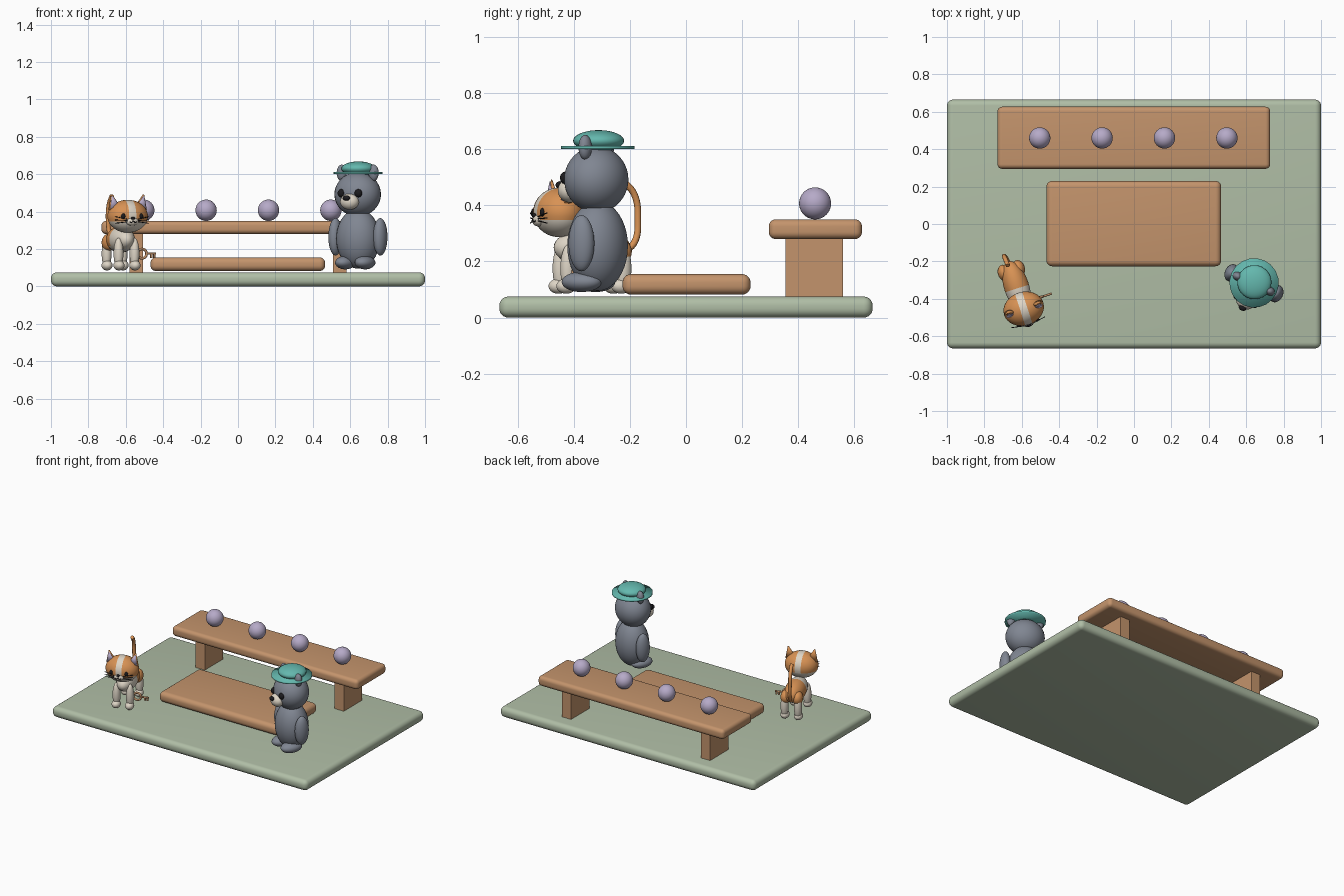
import bpy, bmesh
from math import radians
from mathutils import Matrix, Vector

cube = bpy.data.objects.get("Cube")
if cube:
    bpy.data.objects.remove(cube)


def material(name, r, g, b):
    lin = [((c / 255 + 0.055) / 1.055) ** 2.4 for c in (r, g, b)] + [1]
    m = bpy.data.materials.new(name)
    m.diffuse_color = lin
    m.use_nodes = True
    m.node_tree.nodes["Principled BSDF"].inputs["Base Color"].default_value = lin
    return m


GREEN = material("sage green", 176, 190, 166)
WOOD = material("warm wood", 196, 148, 108)
LILAC = material("lilac", 182, 170, 200)
GREY = material("slate grey", 128, 134, 146)
TEAL = material("teal", 100, 184, 174)
ORANGE = material("ginger orange", 216, 146, 84)
CREAM = material("cream", 222, 213, 198)
BLACK = material("black", 28, 27, 30)

WORLD = Matrix()
BEAR = Matrix.Translation((0.642, -0.315, 0)) @ Matrix.Rotation(radians(-25), 4, 'Z')
CAT = Matrix.Translation((-0.628, -0.335, 0)) @ Matrix.Rotation(radians(18), 4, 'Z')


def finish(name, bm, frame, mats, smooth=True):
    mesh = bpy.data.meshes.new(name)
    for f in bm.faces:
        f.smooth = smooth
    bm.to_mesh(mesh)
    bm.free()
    for m in mats:
        mesh.materials.append(m)
    ob = bpy.data.objects.new(name, mesh)
    ob.matrix_world = frame
    bpy.context.collection.objects.link(ob)
    return ob


def slab(name, lo, hi, mat, bevel=0, frame=WORLD):
    """Box between two corners, with rounded edges."""
    lo, hi = Vector(lo), Vector(hi)
    bm = bmesh.new()
    bmesh.ops.create_cube(bm, size=1, matrix=Matrix.Translation((lo + hi) / 2)
                          @ Matrix.Diagonal((*(hi - lo), 1)))
    if bevel:
        bmesh.ops.bevel(bm, geom=bm.edges[:], offset=bevel, segments=6,
                        profile=0.5, affect='EDGES')
    ob = finish(name, bm, frame, [mat], False)
    if bevel:
        bpy.ops.object.select_all(action='DESELECT')
        ob.select_set(True)
        bpy.context.view_layer.objects.active = ob
        bpy.ops.object.shade_smooth_by_angle()
    return ob


def ball(name, loc, semi, mat, frame=WORLD, cuts=(), rule=None, second=None):
    """Ellipsoid, optionally cut by planes and coloured by a rule on face centres."""
    bm = bmesh.new()
    bmesh.ops.create_uvsphere(bm, u_segments=32, v_segments=20, radius=1)
    bmesh.ops.transform(bm, verts=bm.verts, matrix=Matrix.Translation(loc)
                        @ Matrix.Diagonal((*semi, 1)))
    for co, no in cuts:
        bmesh.ops.bisect_plane(bm, geom=bm.verts[:] + bm.edges[:] + bm.faces[:],
                               plane_co=co, plane_no=no, dist=1e-5)
    if rule:
        for f in bm.faces:
            f.material_index = int(rule(f.calc_center_median()))
    return finish(name, bm, frame, [mat, second] if second else [mat])


def cone(name, base, tip, r1, r2, flat, mat, frame):
    """Cone from base to tip, flattened front to back."""
    base, tip = Vector(base), Vector(tip)
    axis = tip - base
    bm = bmesh.new()
    bmesh.ops.create_cone(bm, cap_ends=True, segments=20, radius1=r1, radius2=r2,
                          depth=axis.length)
    turn = axis.to_track_quat('Z', 'Y').to_matrix().to_4x4()
    bmesh.ops.transform(bm, verts=bm.verts, matrix=Matrix.Translation((base + tip) / 2)
                        @ Matrix.Diagonal((1, flat, 1, 1)) @ turn)
    return finish(name, bm, frame, [mat])


def tube(name, points, radius, mat, frame, cyclic=False):
    """Smooth tube through points."""
    cu = bpy.data.curves.new(name, 'CURVE')
    cu.dimensions = '3D'
    cu.bevel_depth = radius
    cu.bevel_resolution = 3
    cu.use_fill_caps = True
    sp = cu.splines.new('BEZIER')
    sp.bezier_points.add(len(points) - 1)
    sp.use_cyclic_u = cyclic
    for bp, p in zip(sp.bezier_points, points):
        bp.co = p
        bp.handle_left_type = bp.handle_right_type = 'AUTO'
    cu.materials.append(mat)
    ob = bpy.data.objects.new(name, cu)
    ob.matrix_world = frame
    bpy.context.collection.objects.link(ob)


SIDES = (("left", 1), ("right", -1))

# Ground, low platform, long table and the balls on it
slab("ground_slab", (-1, -0.665, 0), (1, 0.665, 0.075), GREEN, 0.032)
slab("low_platform", (-0.468, -0.226, 0.082), (0.466, 0.23, 0.155), WOOD, 0.03)
slab("table_top", (-0.73, 0.295, 0.28), (0.728, 0.627, 0.35), WOOD, 0.025)
for side, s in SIDES:
    slab(side + "_table_leg", (s * 0.545 - 0.036, 0.355, 0.07),
         (s * 0.545 + 0.036, 0.56, 0.285), WOOD)
for i in range(4):
    ball(f"table_ball_{i + 1}", (-0.504 + i * 0.3335, 0.46, 0.407), [0.057] * 3, LILAC)

# Bear
ball("bear_body", (0, 0, 0.255), (0.119, 0.106, 0.16), GREY, BEAR)
ball("bear_head", (0, -0.005, 0.492), (0.127, 0.112, 0.118), GREY, BEAR)
ball("bear_muzzle", (0, -0.108, 0.453), (0.052, 0.042, 0.043), CREAM, BEAR)
ball("bear_nose", (0, -0.148, 0.472), (0.021, 0.014, 0.014), BLACK, BEAR)
for side, s in SIDES:
    ball(side + "_bear_eye", (s * 0.05, -0.104, 0.498), (0.021, 0.018, 0.022), BLACK, BEAR)
    ball(side + "_bear_ear", (s * 0.094, -0.005, 0.607), (0.028, 0.023, 0.044), GREY, BEAR)
    ball(side + "_bear_arm", (s * 0.132, -0.002, 0.265), (0.036, 0.048, 0.1), GREY, BEAR)
    ball(side + "_bear_foot", (s * 0.058, -0.036, 0.127), (0.05, 0.075, 0.036), GREY, BEAR)

# Hat
cone("hat_brim", (0, 0, 0.6), (0, 0, 0.612), 0.132, 0.132, 1, TEAL, BEAR)
ball("hat_crown", (0, 0.004, 0.63), (0.091, 0.091, 0.038), TEAL, BEAR)

# Cat body and head with cream markings
ball("cat_body", (0, 0, 0.25), (0.067, 0.142, 0.07), ORANGE, CAT,
     cuts=[((0, -0.01, 0), (0, 1, 0)), ((0, 0, 0.215), (0, 0, 1))],
     rule=lambda c: c.y < -0.01 or c.z < 0.215, second=CREAM)
STRIPE, CHIN = 0.02, 0.348
ball("cat_head", (0, -0.124, 0.375), (0.11, 0.09, 0.088), ORANGE, CAT,
     cuts=[((s * STRIPE, 0, 0), (1, 0, 0)) for s in (1, -1)]
     + [((0, 0, CHIN), (0, 0, 1))],
     rule=lambda c: abs(c.x) < STRIPE or c.z < CHIN, second=CREAM)
ball("cat_muzzle", (0, -0.202, 0.347), (0.035, 0.02, 0.022), CREAM, CAT)
ball("cat_nose", (0, -0.217, 0.364), (0.011, 0.008, 0.008), BLACK, CAT)

# Cat ears, eyes, whiskers and legs
for side, s in SIDES:
    cone(side + "_cat_ear", (s * 0.073, -0.122, 0.415), (s * 0.09, -0.122, 0.492),
         0.036, 0.003, 0.55, ORANGE, CAT)
    cone(side + "_cat_inner_ear", (s * 0.074, -0.136, 0.42), (s * 0.089, -0.126, 0.484),
         0.028, 0.002, 0.5, LILAC, CAT)
    ball(side + "_cat_eye", (s * 0.05, -0.202, 0.375), (0.012, 0.009, 0.015), BLACK, CAT)
    tube(side + "_cat_mouth", [(0, -0.221, 0.352), (s * 0.01, -0.221, 0.342),
                               (s * 0.02, -0.218, 0.345)], 0.0025, BLACK, CAT)
    for k in (-1, 0, 1):
        tube(f"{side}_whisker_{k + 2}", [(s * 0.03, -0.212, 0.352 + k * 0.007),
             (s * 0.095, -0.2, 0.355 + k * 0.018)], 0.002, BLACK, CAT)
    for end, y in (("front", -0.103), ("back", 0.103)):
        part = f"{end}_{side}_cat_"
        ball(part + "leg", (s * 0.045, y, 0.175), (0.026, 0.029, 0.085), CREAM, CAT)
        ball(part + "paw", (s * 0.045, y - 0.008, 0.112), (0.029, 0.036, 0.027), CREAM, CAT)
    ball(side + "_cat_hip", (s * 0.04, 0.09, 0.235), (0.034, 0.045, 0.045), ORANGE, CAT)

tube("cat_tail", [(0, 0.125, 0.235), (-0.006, 0.162, 0.27), (-0.013, 0.176, 0.35),
                  (-0.012, 0.162, 0.44), (-0.009, 0.122, 0.484)], 0.012, ORANGE, CAT)

# Key beside the cat
KY, KZ = -0.093, 0.175
tube("key_ring", [(0.091 + x * 0.025, KY, KZ + z * 0.025)
                  for x, z in ((1, 0), (0, 1), (-1, 0), (0, -1))], 0.007, WOOD, CAT, True)
tube("key_shaft", [(0.112, KY, KZ), (0.168, KY, KZ)], 0.006, WOOD, CAT)
for i, x in enumerate((0.142, 0.16)):
    slab(f"key_tooth_{i + 1}", (x - 0.005, KY - 0.005, KZ - 0.022),
         (x + 0.005, KY + 0.005, KZ), WOOD, frame=CAT)
